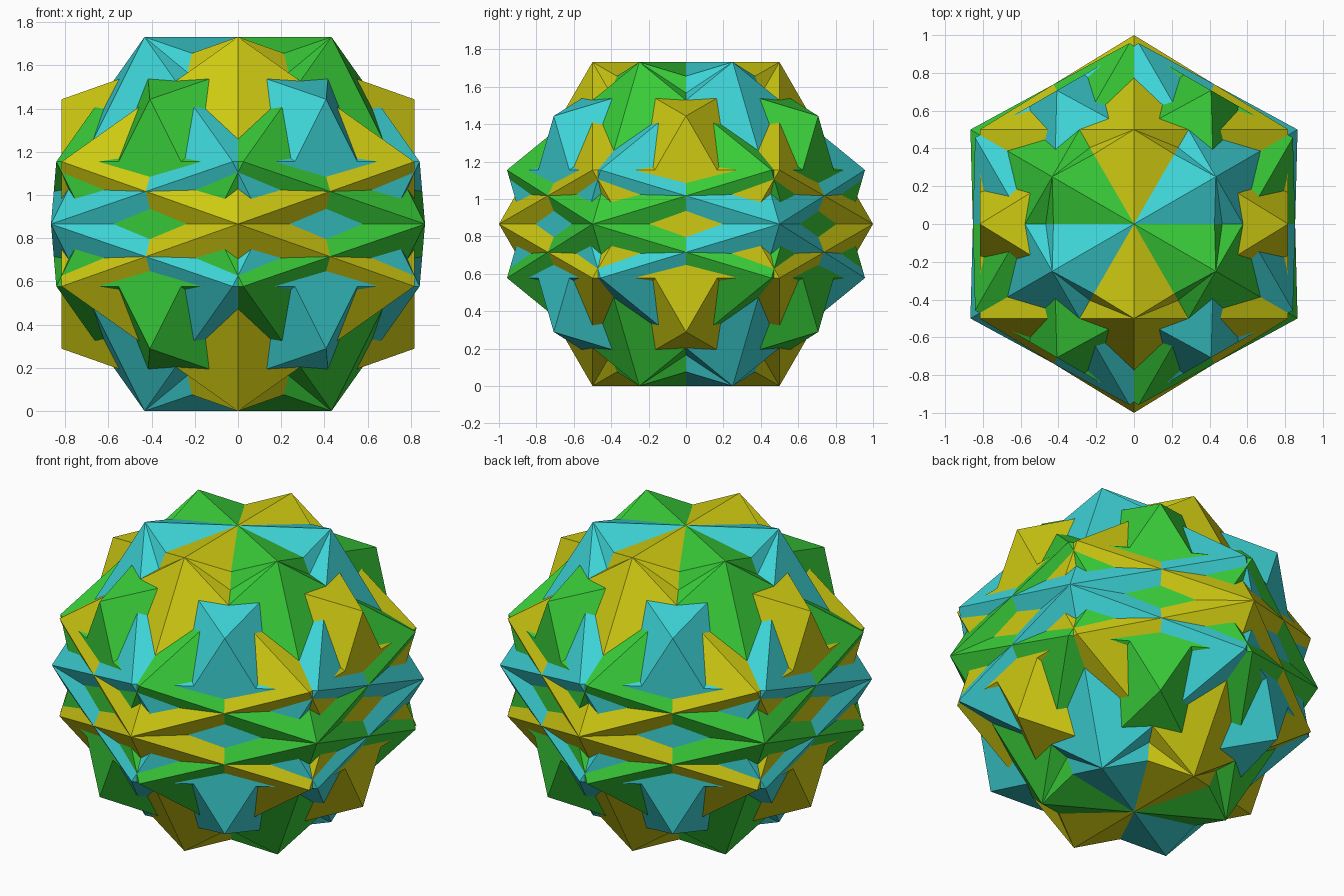
import bpy, bmesh, math
from mathutils import Matrix, Vector

if "Cube" in bpy.data.objects:
    bpy.data.objects.remove(bpy.data.objects["Cube"])

HALF_HEIGHT = math.sqrt(3) / 2      # all solids have unit circumradius
CAP_X = math.sqrt(2 / 3)            # offset of the triangular end caps
CAP_R = 1 / math.sqrt(3)            # radius of the triangular end caps


def make_material(name, color):
    mat = bpy.data.materials.new(name)
    mat.diffuse_color = (*color, 1.0)
    mat.use_nodes = True
    mat.node_tree.nodes["Principled BSDF"].inputs["Base Color"].default_value = mat.diffuse_color
    return mat


def cuboctahedron_points(side):
    """Hexagonal belt in the YZ plane with a triangle on either side of it."""
    points = []
    for k in range(6):
        a = math.radians(60 * k)
        points.append(Vector((0, math.cos(a), math.sin(a))))
    for k in range(3):
        a = math.radians(120 * k)
        cap = Vector((CAP_X, CAP_R * math.sin(a), CAP_R * math.cos(a)))
        points += [cap, -cap]
    return [Vector((side * p.x, p.y, p.z)) for p in points]


def add_cuboctahedron(name, side, degrees, mat):
    bm = bmesh.new()
    for p in cuboctahedron_points(side):
        bm.verts.new(p)
    bmesh.ops.convex_hull(bm, input=bm.verts[:])
    # merge the hull triangles back into squares
    bmesh.ops.dissolve_limit(bm, angle_limit=math.radians(2),
                             verts=bm.verts[:], edges=bm.edges[:])
    bmesh.ops.transform(bm, verts=bm.verts[:],
                        matrix=Matrix.Translation((0, 0, HALF_HEIGHT))
                        @ Matrix.Rotation(math.radians(degrees), 4, 'Z'))
    bmesh.ops.recalc_face_normals(bm, faces=bm.faces[:])
    mesh = bpy.data.meshes.new(name)
    bm.to_mesh(mesh)
    bm.free()
    mesh.materials.append(mat)
    bpy.context.collection.objects.link(bpy.data.objects.new(name, mesh))


# three colours, each a mirrored pair of solids, turned in 60 degree steps
PAIRS = [
    ("yellow", 0, (0.62, 0.59, 0.006)),
    ("green", 60, (0.04, 0.60, 0.04)),
    ("cyan", 120, (0.047, 0.65, 0.67)),
]
for color_name, turn, color in PAIRS:
    material = make_material(color_name, color)
    for label, side in (("first", 1), ("mirrored", -1)):
        add_cuboctahedron(f"{color_name}_cuboctahedron_{label}", side, turn, material)
